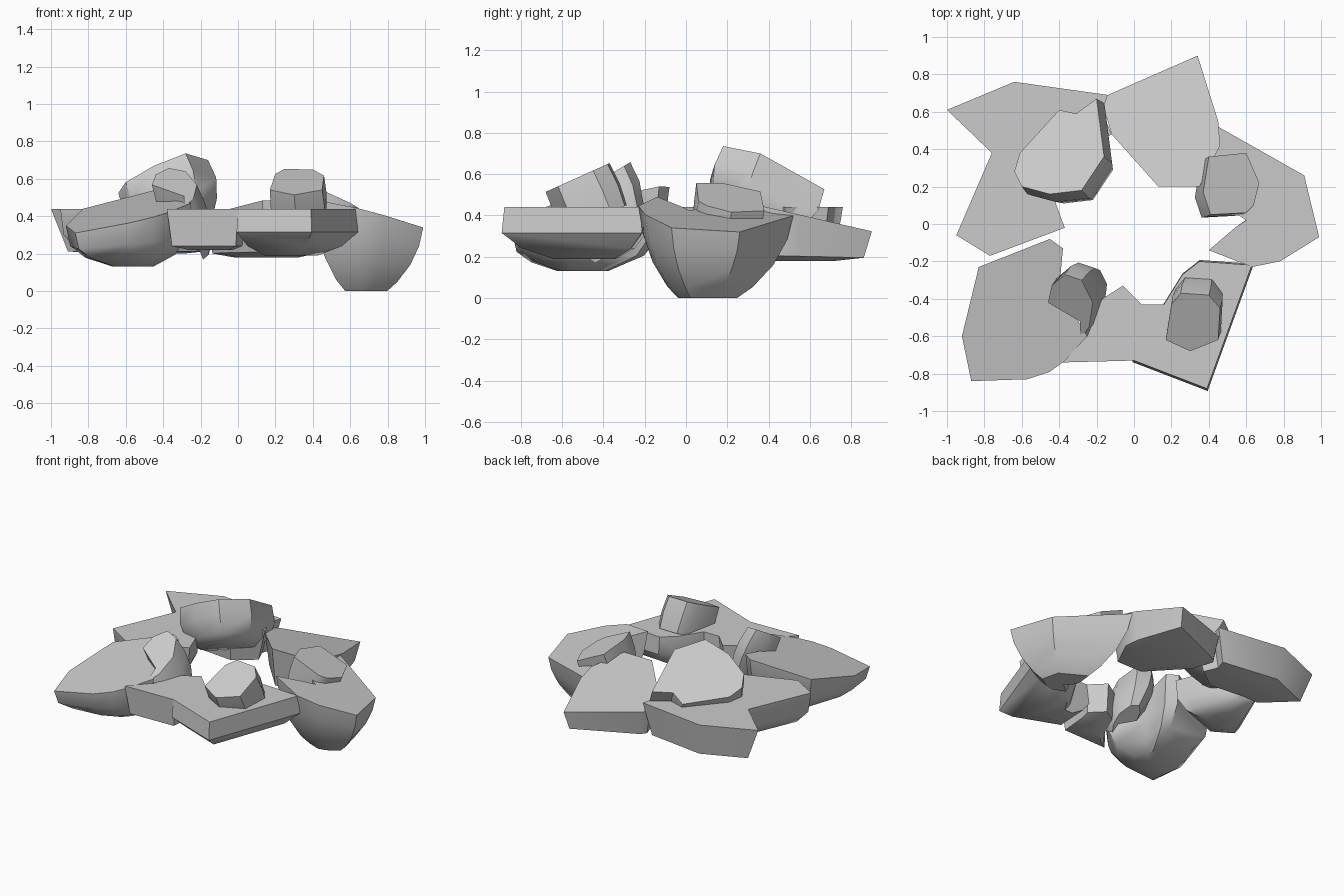
import bpy, bmesh
from mathutils import Vector

if "Cube" in bpy.data.objects:
    bpy.data.objects.remove(bpy.data.objects["Cube"])


def rock(name, outline, plane, rings, base=None, depth=0.2, shift=(0, 0), centre=None):
    """Flat (tilted) cut face z = a + bx + cy, with rounded rings of (scale, t) below it.
    base: level the rock tapers to; otherwise rings stay parallel to the face."""
    pts = [Vector(p) for p in outline]
    c = Vector(centre) if centre else sum(pts, Vector((0, 0))) / len(pts)
    a, b, d = plane
    bm = bmesh.new()
    loops = []
    for s, t in [(1.0, 0.0)] + rings:
        loop = []
        for p in pts:
            q = c + (p - c) * s
            z = a + b * q.x + d * q.y
            z = z + (base - z) * t if base is not None else z - depth * t
            q = q + Vector(shift) * t
            loop.append(bm.verts.new((q.x, q.y, z)))
        loops.append(loop)
    n = len(pts)
    for u, l in zip(loops, loops[1:]):
        for i in range(n):
            j = (i + 1) % n
            bm.faces.new((u[i], u[j], l[j], l[i]))
    bm.faces.new(loops[0])
    bm.faces.new(loops[-1])
    bmesh.ops.recalc_face_normals(bm, faces=bm.faces)
    me = bpy.data.meshes.new(name)
    bm.to_mesh(me)
    bm.free()
    ob = bpy.data.objects.new(name, me)
    bpy.context.collection.objects.link(ob)
    bpy.ops.object.select_all(action='DESELECT')
    ob.select_set(True)
    bpy.context.view_layer.objects.active = ob
    bpy.ops.object.shade_smooth_by_angle(angle=0.7)
    return ob


FLAT = (0.44, 0, 0)
BOWL = [(0.95, 0.55), (0.75, 0.85), (0.45, 1.0)]
SLAB = [(1.03, 0.4), (0.9, 0.8), (0.6, 1.0)]

# Ring of large stones
rock("back_stone", [(-.14, .69), (.34, .90), (.45, .55), (.46, .42), (.35, .2), (.13, .2),
                    (-.12, .48), (-.17, .65)],
     (.53, 0, -.23), [(0.9, 0.9), (0.55, 1.0)], base=.18)
rock("right_stone", [(.45, .52), (.91, .26), (.99, -.07), (.78, -.2), (.63, -.23), (.4, -.14),
                     (.54, -.02), (.6, .02), (.48, .1), (.42, .25)],
     (.57, -.241, -.119), [(0.93, 0.3), (0.78, 0.6), (0.55, 0.87), (0.38, 1.0)],
     base=0, centre=(.68, .08))
rock("front_stone", [(0, -.73), (.39, -.88), (.63, -.22), (.35, -.2), (.26, -.27),
                     (.16, -.43), (.02, -.43)],
     FLAT, [(1.03, 0.5), (0.8, 0.8), (0.45, 1.0)], base=.19)
rock("front_middle_stone", [(-.38, -.74), (0, -.73), (.02, -.5), (.04, -.43), (-.06, -.33),
                            (-.17, -.4), (-.25, -.6)],
     FLAT, [(0.9, 0.95), (0.55, 1.05)], base=.23)
rock("front_left_stone", [(-.83, -.23), (-.45, -.08), (-.38, -.13), (-.4, -.35), (-.25, -.6),
                          (-.38, -.74), (-.45, -.79), (-.57, -.83), (-.87, -.84), (-.92, -.6)],
     (.635, .18, .2), [(0.94, 0.5), (0.72, 0.8), (0.32, 1.0)], base=.13)
rock("left_stone", [(-.95, -.06), (-.76, .38), (-.6, .4), (-.45, .2), (-.40, .06),
                    (-.37, -.02), (-.77, -.17)],
     FLAT, BOWL, base=.19)
rock("back_left_stone", [(-1, .61), (-.64, .76), (-.14, .69), (-.17, .6), (-.12, .48),
                         (-.3, .35), (-.6, .38), (-.76, .38)],
     FLAT, [(0.83, 0.95), (0.5, 1.0)], base=.2)

# Smaller stones resting on the ring
rock("leaning_slab", [(-.61, .38), (-.4, .61), (-.31, .59), (-.2, .67), (-.16, .36), (-.28, .18),
                      (-.45, .16), (-.6, .2), (-.64, .28)],
     (.952, .45, -.5), SLAB, depth=.24, shift=(.09, -.09))
rock("right_top_stone", [(.37, .17), (.4, .36), (.6, .38), (.67, .22), (.64, .1), (.6, .06),
                         (.41, .05)],
     (.75, -.45, -.15), [(0.98, 0.5), (0.9, 1.0)], depth=.2, shift=(-.06, -.03))
rock("front_top_stone", [(.17, -.62), (.3, -.68), (.45, -.62), (.46, -.45), (.4, -.38),
                         (.25, -.37), (.2, -.43)],
     (.82, 0, .45), [(1.03, 0.5), (0.95, 1.0)], depth=.2, shift=(.02, .09))
rock("standing_stone", [(-.46, -.42), (-.44, -.33), (-.37, -.27), (-.28, -.3), (-.22, -.42),
                        (-.24, -.55), (-.29, -.62), (-.29, -.52)],
     (.82, 0, .6), [(1.08, 0.4), (1.0, 0.8), (0.6, 1.3)], depth=.25, shift=(.09, .08))
